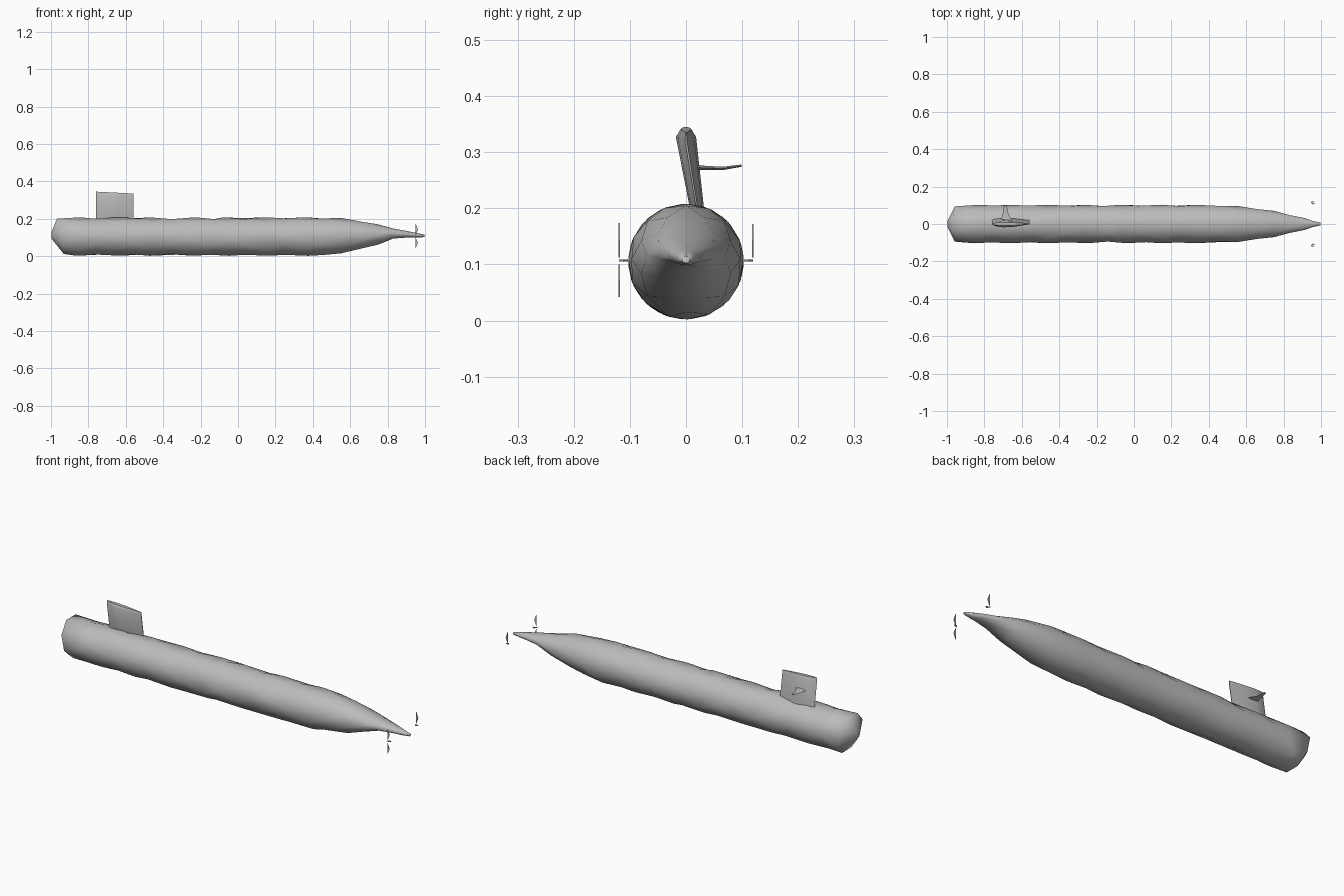
import bpy, bmesh, math, random
from mathutils import Vector

random.seed(4)
if "Cube" in bpy.data.objects:
    bpy.data.objects.remove(bpy.data.objects["Cube"])

grey = bpy.data.materials.new("hull grey")
grey.use_nodes = True
COLOR = (0.5, 0.5, 0.5, 1)
grey.diffuse_color = COLOR
grey.node_tree.nodes["Principled BSDF"].inputs["Base Color"].default_value = COLOR


def finish(name, bm, angle=60):
    bmesh.ops.recalc_face_normals(bm, faces=bm.faces)
    mesh = bpy.data.meshes.new(name)
    bm.to_mesh(mesh)
    bm.free()
    mesh.materials.append(grey)
    obj = bpy.data.objects.new(name, mesh)
    bpy.context.collection.objects.link(obj)
    bpy.ops.object.select_all(action="DESELECT")
    obj.select_set(True)
    bpy.context.view_layer.objects.active = obj
    bpy.ops.object.shade_smooth_by_angle(angle=math.radians(angle))
    return obj


def loft(name, rings, angle=60, twist=False):
    """Skin closed rings of equal length and cap both ends."""
    bm = bmesh.new()
    loops = [[bm.verts.new(p) for p in ring] for ring in rings]
    n = len(loops[0])
    for i, (a, b) in enumerate(zip(loops, loops[1:])):
        for k in range(n):
            m = (k + 1) % n
            if not twist:
                bm.faces.new((a[k], a[m], b[m], b[k]))
            elif i % 2 == 0:
                bm.faces.new((a[k], a[m], b[k]))
                bm.faces.new((a[m], b[m], b[k]))
            else:
                bm.faces.new((a[k], a[m], b[m]))
                bm.faces.new((a[k], b[m], b[k]))
    bm.faces.new(loops[0])
    bm.faces.new(loops[-1])
    return finish(name, bm, angle)


# Hull: coarse rings, every second one turned half a step
SIDES = 8
nose = [(-0.998, 0.125, 0.095, 0.015), (-0.95, 0.208, 0.004, 0.102)]
body = [(-0.85 + 0.1 * i, 0.208, 0.002, 0.103) for i in range(14)]
tail = [(0.55, 0.205, 0.015, 0.097), (0.66, 0.19, 0.035, 0.086),
        (0.75, 0.17, 0.062, 0.07), (0.83, 0.15, 0.092, 0.052),
        (0.91, 0.133, 0.1, 0.032), (0.955, 0.125, 0.098, 0.018),
        (0.998, 0.115, 0.102, 0.007)]
rings = []
for i, (x, top, bottom, half) in enumerate(nose + body + tail):
    jitter = 0.03 if 1 < i < 16 else 0.0
    ring = []
    for k in range(SIDES):
        a = math.tau * (k + 0.5 * (i % 2) + random.uniform(-4, 4) * jitter) / SIDES
        shift = random.uniform(-jitter, jitter)
        if i == 1:
            shift = -0.02 * math.sin(a)
        ring.append((x + shift, half * math.cos(a),
                     (top + bottom) / 2 + (top - bottom) / 2 * math.sin(a)))
    rings.append(ring)
loft("hull", rings, 75, twist=True)

# Sail: a leaning teardrop tower
outline = [(-0.76, 0), (-0.745, 0.6), (-0.70, 1), (-0.64, 0.8), (-0.56, 0.1),
           (-0.56, -0.1), (-0.64, -0.8), (-0.70, -1), (-0.745, -0.6)]
levels = [(0.17, 0.022, 0.012), (0.21, 0.018, 0.013),
          (0.325, 0.0, 0.018), (0.34, 0.0, 0.009)]
loft("sail", [[(x, y * half + lean, z - 0.05 * (x + 0.66) * (z > 0.3))
               for x, y in outline] for z, lean, half in levels], 50)

# Single sail plane, tapering toward the back side
spans = [(0.005, -0.715, -0.635, 0.274, 0.006), (0.03, -0.708, -0.66, 0.272, 0.004),
         (0.065, -0.70, -0.675, 0.271, 0.003), (0.099, -0.695, -0.68, 0.276, 0.002)]
loft("sail_plane", [[(x0, y, z), ((x0 + x1) / 2, y, z + t), (x1, y, z),
                     ((x0 + x1) / 2, y, z - t)] for y, x0, x1, z, t in spans])


# Loose slivers of the stern fins around the tail
def sliver(name, start, end, side, depth=0.0015):
    bm = bmesh.new()
    a, b = Vector(start), Vector(end)
    out = (b - a).cross(Vector(side)).normalized() * depth
    mid = (a + b) / 2 + Vector(side)
    low = [bm.verts.new(p - out) for p in (a, mid, b)]
    high = [bm.verts.new(p + out) for p in (a, mid, b)]
    bm.faces.new(low)
    bm.faces.new(high)
    for k in range(3):
        m = (k + 1) % 3
        bm.faces.new((low[k], low[m], high[m], high[k]))
    finish(name, bm, 30)


for label, y, z0, z1 in (("right_upper", -0.119, 0.112, 0.174),
                         ("right_lower", -0.119, 0.042, 0.1),
                         ("left_upper", 0.119, 0.112, 0.172)):
    sliver("stern_plate_" + label, (0.95, y, z0), (0.95, y, z1), (0.012, 0, 0))
for label, s in (("left", 1), ("right", -1)):
    sliver("stern_fin_" + label, (0.945, 0.119 * s, 0.107),
           (0.955, 0.103 * s, 0.107), (0.018, 0, 0))
